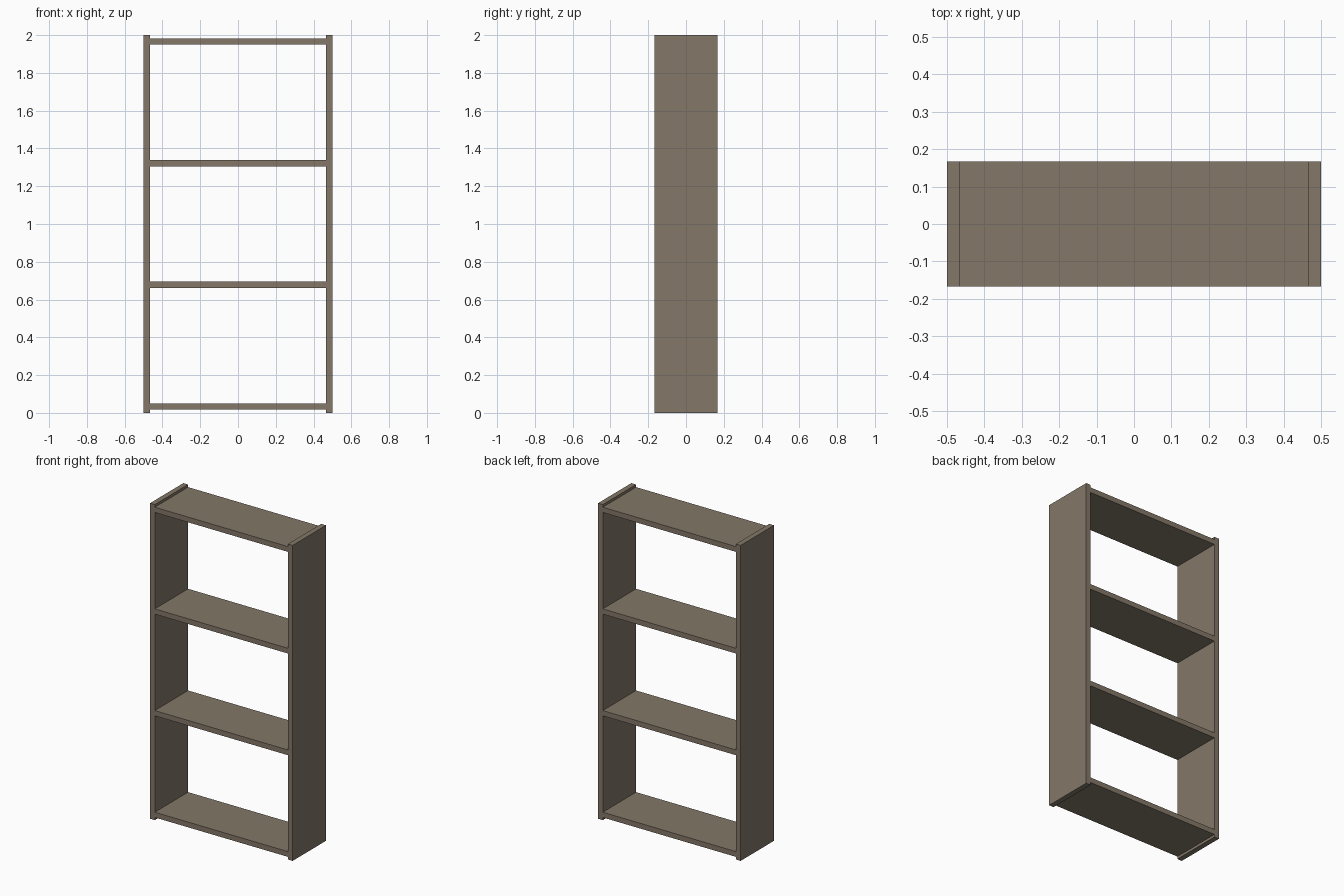
import bpy

if "Cube" in bpy.data.objects:
    bpy.data.objects.remove(bpy.data.objects["Cube"])

W, D, H, T = 1.0, 0.3333, 2.0, 0.0333   # width, depth, height, board thickness

wood = bpy.data.materials.new("wood")
wood.diffuse_color = (0.23, 0.185, 0.14, 1)
wood.use_nodes = True
wood.node_tree.nodes["Principled BSDF"].inputs["Base Color"].default_value = wood.diffuse_color


def board(name, size, loc):
    bpy.ops.mesh.primitive_cube_add(size=1, location=loc)
    ob = bpy.context.object
    ob.name = name
    ob.scale = size
    bpy.ops.object.transform_apply(location=False, rotation=False, scale=True)
    ob.data.materials.append(wood)
    return ob


# Upright side panels
for side, s in (("left", -1), ("right", 1)):
    board(side + "_side_panel", (T, D, H), (s * (W - T) / 2, 0, H / 2))

# Four evenly spaced shelves, the outer two inset from the panel ends
low, high = T, H - T
for i in range(4):
    z = low + (high - low) * i / 3
    board(f"shelf_{i + 1}", (W - 2 * T, D, T), (0, 0, z))
